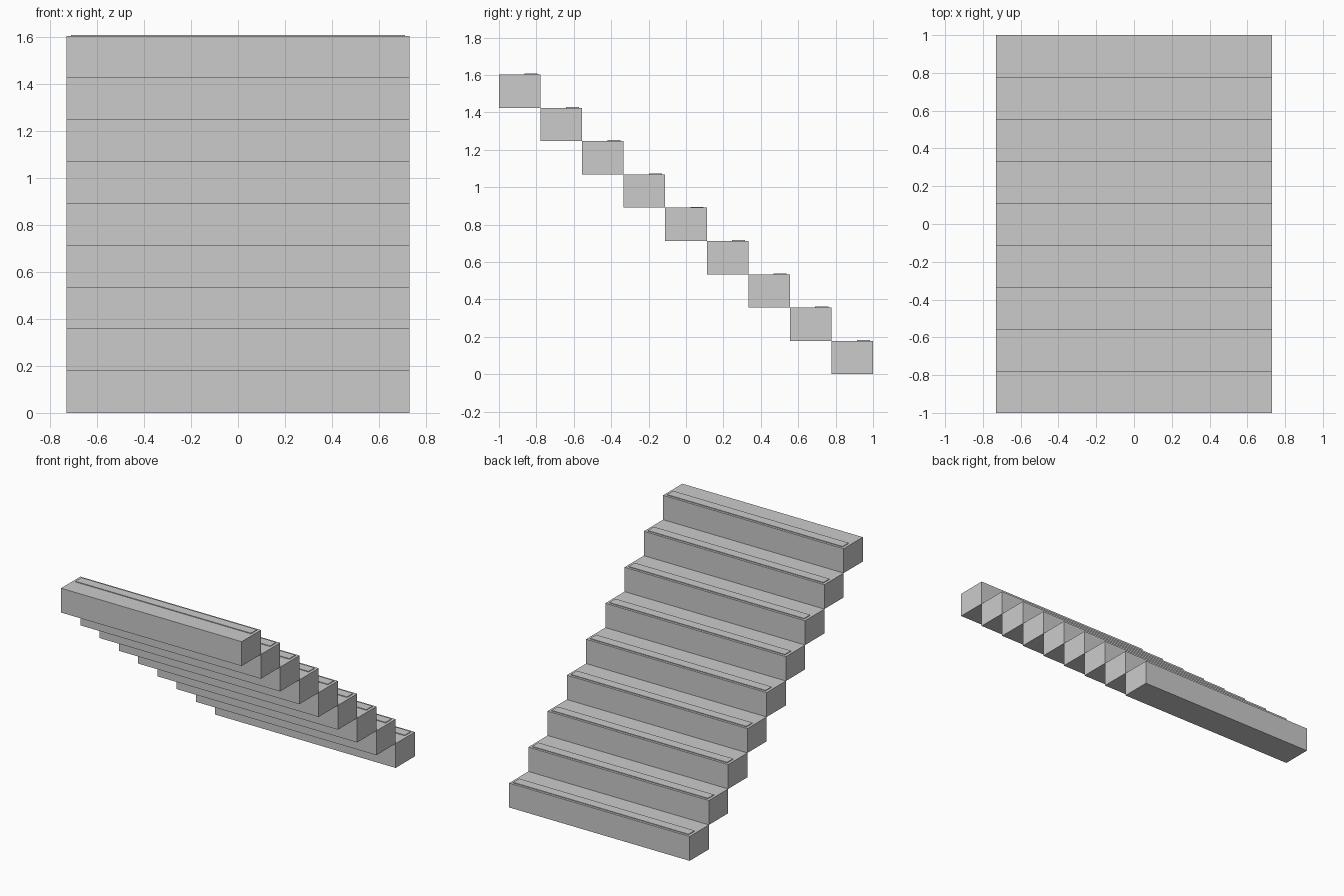
import bpy

if "Cube" in bpy.data.objects:
    bpy.data.objects.remove(bpy.data.objects["Cube"])

STEPS = 9
WIDTH = 1.46
DEPTH = 2.0 / STEPS
RISE = 0.178


def box(name, size, center):
    bpy.ops.mesh.primitive_cube_add(size=1, location=center)
    ob = bpy.context.object
    ob.name = name
    ob.scale = size
    bpy.ops.object.transform_apply(location=False, rotation=False, scale=True)
    return ob


for i in range(STEPS):
    front = 1.0 - i * DEPTH      # nosing edge; lowest step is at +y
    top = (i + 1) * RISE
    # solid step block
    box(f"step_{i + 1}", (WIDTH, DEPTH, RISE),
        (0, front - DEPTH / 2, top - RISE / 2))
    # thin anti-slip strip near the nosing
    box(f"grip_strip_{i + 1}", (1.42, 0.07, 0.005),
        (0, front - 0.052, top + 0.0025))
